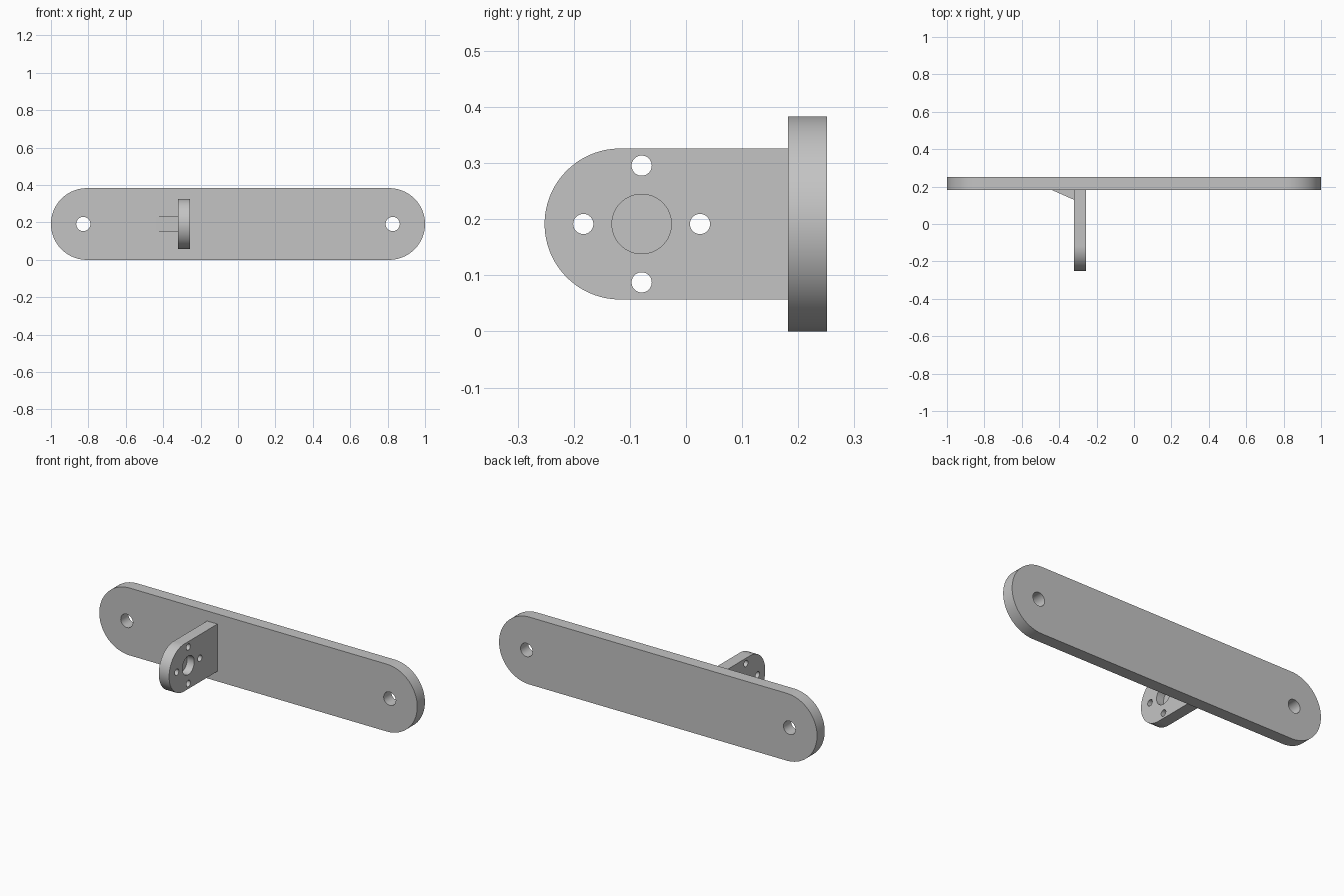
import bpy, bmesh, math
from mathutils import Vector

if "Cube" in bpy.data.objects:
    bpy.data.objects.remove(bpy.data.objects["Cube"])

grey = bpy.data.materials.new("plain_grey")
grey.diffuse_color = (0.55, 0.55, 0.55, 1)
grey.use_nodes = True
grey.node_tree.nodes["Principled BSDF"].inputs["Base Color"].default_value = grey.diffuse_color


def prism(name, points, offset):
    """Extrude a flat polygon of 3D points along an offset."""
    bm = bmesh.new()
    face = bm.faces.new([bm.verts.new(p) for p in points])
    ext = bmesh.ops.extrude_face_region(bm, geom=[face])
    verts = [g for g in ext["geom"] if isinstance(g, bmesh.types.BMVert)]
    bmesh.ops.translate(bm, verts=verts, vec=Vector(offset))
    bmesh.ops.recalc_face_normals(bm, faces=bm.faces)
    mesh = bpy.data.meshes.new(name)
    bm.to_mesh(mesh)
    bm.free()
    mesh.materials.append(grey)
    obj = bpy.data.objects.new(name, mesh)
    bpy.context.collection.objects.link(obj)
    return obj


def arc(u, v, r, start, end, n):
    return [(u + r * math.cos(math.radians(start + (end - start) * i / n)),
             v + r * math.sin(math.radians(start + (end - start) * i / n)))
            for i in range(n + 1)]


def activate(obj):
    bpy.ops.object.select_all(action='DESELECT')
    obj.select_set(True)
    bpy.context.view_layer.objects.active = obj


def cut(obj, cutters):
    """Drill the cutters out of the part, then smooth its round sides."""
    activate(obj)
    for c in cutters:
        mod = obj.modifiers.new("hole", 'BOOLEAN')
        mod.operation = 'DIFFERENCE'
        mod.solver = 'EXACT'
        mod.object = c
        bpy.ops.object.modifier_apply(modifier=mod.name)
        bpy.data.objects.remove(c)
    bpy.ops.object.shade_smooth_by_angle(angle=math.radians(30))


MID = 0.1915            # middle height of everything
BACK, FRONT = 0.251, 0.182
X0, X1 = -0.322, -0.257  # bracket thickness

# Long back plate with full round ends and two mounting holes
R = MID
outline = arc(1 - R, MID, R, -90, 90, 48) + arc(R - 1, MID, R, 90, 270, 48)
plate = prism("back_plate", [(x, FRONT, z) for x, z in outline], (0, BACK - FRONT, 0))
cut(plate, [prism("plate_hole", [(x, FRONT - 0.1, z) for x, z in arc(s * 0.827, MID, 0.038, 0, 360, 48)[:-1]],
                  (0, 0.3, 0)) for s in (-1, 1)])

# Standing bracket with a round nose
r = 0.1345
outline = [(FRONT, MID - r), (FRONT, MID + r)] + arc(-0.252 + r, MID, r, 90, 270, 48)
bracket = prism("bracket", [(X0, y, z) for y, z in outline], (X1 - X0, 0, 0))

# Four through holes around one blind round pocket
HY = -0.079
holes = [prism("small_hole", [(X0 - 0.1, y, z) for y, z in arc(HY + dy, MID + dz, 0.018, 0, 360, 32)[:-1]],
               (0.3, 0, 0))
         for dy, dz in ((0.104, 0), (-0.104, 0), (0, 0.104), (0, -0.104))]
holes.append(prism("pocket", [(X1 - 0.045, y, z) for y, z in arc(HY, MID, 0.053, 0, 360, 64)[:-1]],
                   (0.1, 0, 0)))
cut(bracket, holes)

# Small wedge bracing the bracket against the plate
prism("gusset", [(-0.44, FRONT, MID - 0.04), (X0, FRONT, MID - 0.04), (X0, 0.13, MID - 0.04)], (0, 0, 0.08))
